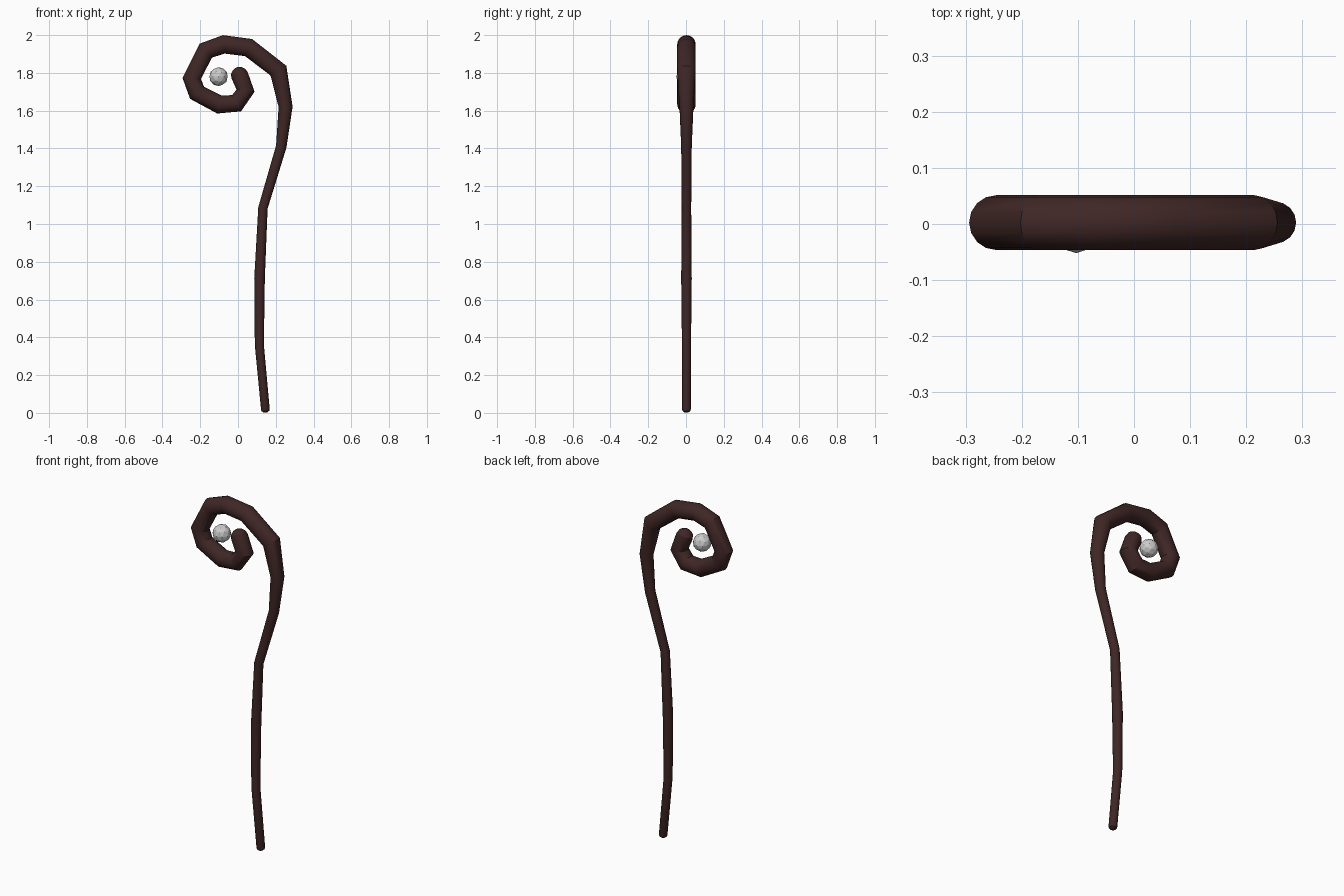
import bpy
import math
from mathutils import Vector

if "Cube" in bpy.data.objects:
    bpy.data.objects.remove(bpy.data.objects["Cube"])

# Staff path from foot to curl tip: x, z, radius
PATH = [
    (0.145, 0.018, 0.023), (0.113, 0.36, 0.024), (0.114, 0.71, 0.028),
    (0.132, 1.085, 0.025), (0.229, 1.41, 0.028), (0.252, 1.62, 0.037),
    (0.214, 1.812, 0.049), (0.056, 1.934, 0.049), (-0.075, 1.951, 0.049),
    (-0.170, 1.918, 0.049), (-0.245, 1.771, 0.049), (-0.217, 1.695, 0.049),
    (-0.100, 1.633, 0.049), (-0.008, 1.639, 0.049), (0.040, 1.706, 0.048),
    (0.008, 1.788, 0.046),
]
TUBE_Y = 0.0025


def cap(end, before, squash):
    """Rings that round off one end of the tube, from the end outward."""
    p, q = Vector(end[:2]), Vector(before[:2])
    d = (p - q).normalized()
    rings = []
    for deg in (30, 60, 85):
        a = math.radians(deg)
        c = p + d * end[2] * math.sin(a) * squash
        rings.append((c.x, c.y, end[2] * math.cos(a)))
    return rings


def material(name, color):
    m = bpy.data.materials.new(name)
    m.diffuse_color = color
    m.use_nodes = True
    m.node_tree.nodes["Principled BSDF"].inputs["Base Color"].default_value = m.diffuse_color
    return m


# Staff with curled head
points = cap(PATH[0], PATH[1], 0.75)[::-1] + PATH + cap(PATH[-1], PATH[-2], 0.95)
curve = bpy.data.curves.new("staff", 'CURVE')
curve.dimensions = '3D'
curve.bevel_depth = 1.0
curve.bevel_resolution = 6
curve.use_fill_caps = True
spline = curve.splines.new('POLY')
spline.points.add(len(points) - 1)
for sp, (x, z, r) in zip(spline.points, points):
    sp.co = (x, TUBE_Y, z, 1)
    sp.radius = r
staff = bpy.data.objects.new("staff", curve)
bpy.context.collection.objects.link(staff)
bpy.ops.object.select_all(action='DESELECT')
staff.select_set(True)
bpy.context.view_layer.objects.active = staff
bpy.ops.object.convert(target='MESH')
staff = bpy.context.object
staff.name = "staff"
bpy.ops.object.shade_smooth_by_angle(angle=math.radians(30))
staff.data.materials.clear()
staff.data.materials.append(material("dark_wood", (0.05, 0.02, 0.019, 1)))

# Faceted orb floating inside the curl
bpy.ops.mesh.primitive_ico_sphere_add(subdivisions=2, radius=0.05,
                                      location=(-0.103, -0.002, 1.78))
bpy.context.object.name = "orb"
